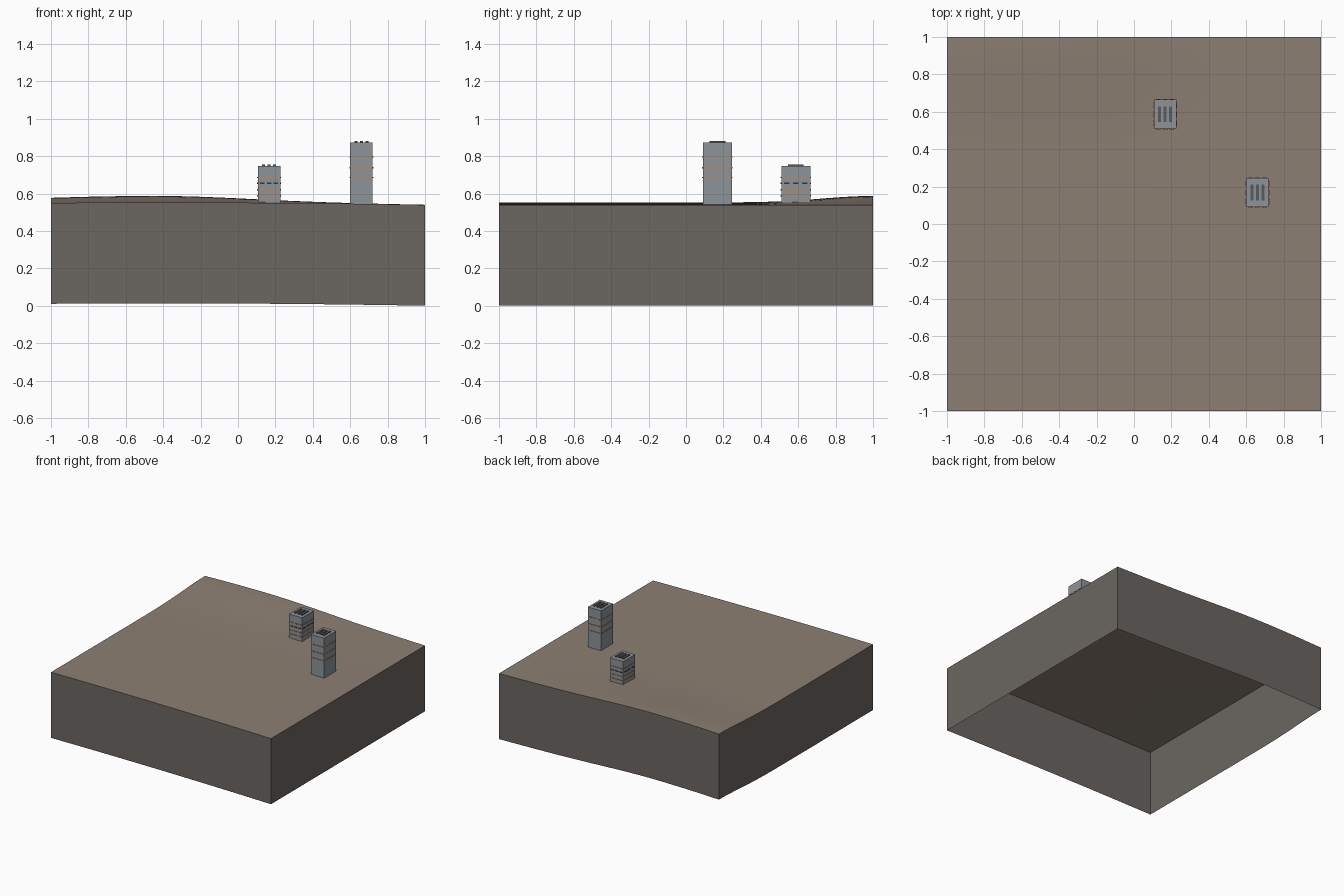
import bpy, bmesh, math

cube = bpy.data.objects.get("Cube")
if cube:
    bpy.data.objects.remove(cube, do_unlink=True)


def material(name, srgb):
    lin = [(c / 12.92 if c < 0.04 else ((c + 0.055) / 1.055) ** 2.4) for c in srgb]
    m = bpy.data.materials.new(name)
    m.use_nodes = True
    m.diffuse_color = (*lin, 1)
    bsdf = next(n for n in m.node_tree.nodes if n.type == "BSDF_PRINCIPLED")
    bsdf.inputs["Base Color"].default_value = (*lin, 1)
    return m


SOIL = material("dusty_soil", (0.55, 0.50, 0.45))
EARTH = material("dark_earth", (0.42, 0.40, 0.38))
CONCRETE = material("blue_grey_concrete", (0.55, 0.58, 0.60))
VENT = material("vent_grey", (0.35, 0.36, 0.36))
LIT = material("orange_light", (0.85, 0.52, 0.22))
DARK = material("dark_glass", (0.2, 0.2, 0.22))


def finish(name, bm, mats):
    mesh = bpy.data.meshes.new(name)
    bm.to_mesh(mesh)
    bm.free()
    for m in mats:
        mesh.materials.append(m)
    ob = bpy.data.objects.new(name, mesh)
    bpy.context.collection.objects.link(ob)
    return ob


def add_box(bm, centre, size, mat=0):
    verts = bmesh.ops.create_cube(bm, size=1)["verts"]
    for v in verts:
        v.co = [c + p * s for c, p, s in zip(centre, v.co, size)]
    for f in {f for v in verts for f in v.link_faces}:
        f.material_index = mat


# Ground: gentle rise towards the back, with an open-bottomed skirt
def height(x, y):
    base = 0.552 - 0.0065 * (x + 0.4) ** 2
    spread = 1.1 if x < -0.45 else 0.7
    hill = math.exp(-((x + 0.45) / spread) ** 2 - ((1 - y) / 0.38) ** 2)
    return base + 0.035 * hill


depth = height(1, -1)
bm = bmesh.new()
bmesh.ops.create_grid(bm, x_segments=40, y_segments=40, size=1)
for v in bm.verts:
    v.co.z = height(v.co.x, v.co.y)
for f in bm.faces:
    f.smooth = True
rim = [e for e in bm.edges if e.is_boundary]
new = bmesh.ops.extrude_edge_only(bm, edges=rim)["geom"]
for g in new:
    if isinstance(g, bmesh.types.BMVert):
        g.co.z -= depth
    elif isinstance(g, bmesh.types.BMFace):
        g.material_index = 1
        g.smooth = False
for e in rim:
    e.smooth = False
bm.normal_update()
for f in bm.faces:
    c = f.calc_center_median()
    outward = f.normal.x * c.x + f.normal.y * c.y
    if f.material_index and outward < 0:
        f.normal_flip()
finish("ground_block", bm, [SOIL, EARTH])


# Towers: a plain block, roof vents and thin rows of window slits
WIDTH, LENGTH = 0.12, 0.155


def tower(name, x, y, top, lit_rows, dark_rows):
    bottom = height(x, y) - 0.01
    bm = bmesh.new()
    add_box(bm, (x, y, (top + bottom) / 2), (WIDTH, LENGTH, top - bottom))
    finish(name + "_block", bm, [CONCRETE])

    bm = bmesh.new()
    for i in (-1, 0, 1):
        add_box(bm, (x + i * 0.03, y, top + 0.003), (0.016, 0.085, 0.008))
    finish(name + "_roof_vents", bm, [VENT])

    bm = bmesh.new()
    rows = [(z, 0) for z in lit_rows] + [(z, 1) for z in dark_rows]
    for z, mat in rows:
        for side in (-1, 1):
            for i in (-1, 0, 1):
                add_box(bm, (x + i * 0.036, y + side * LENGTH / 2, z),
                        (0.024, 0.008, 0.006), mat)
                add_box(bm, (x + side * WIDTH / 2, y + i * 0.048, z),
                        (0.008, 0.03, 0.006), mat)
    finish(name + "_window_slits", bm, [LIT, DARK])


tower("short_tower", 0.166, 0.587, 0.748, (0.685, 0.62, 0.588), (0.655,))
tower("tall_tower", 0.66, 0.168, 0.873, (0.795, 0.738, 0.685), ())
